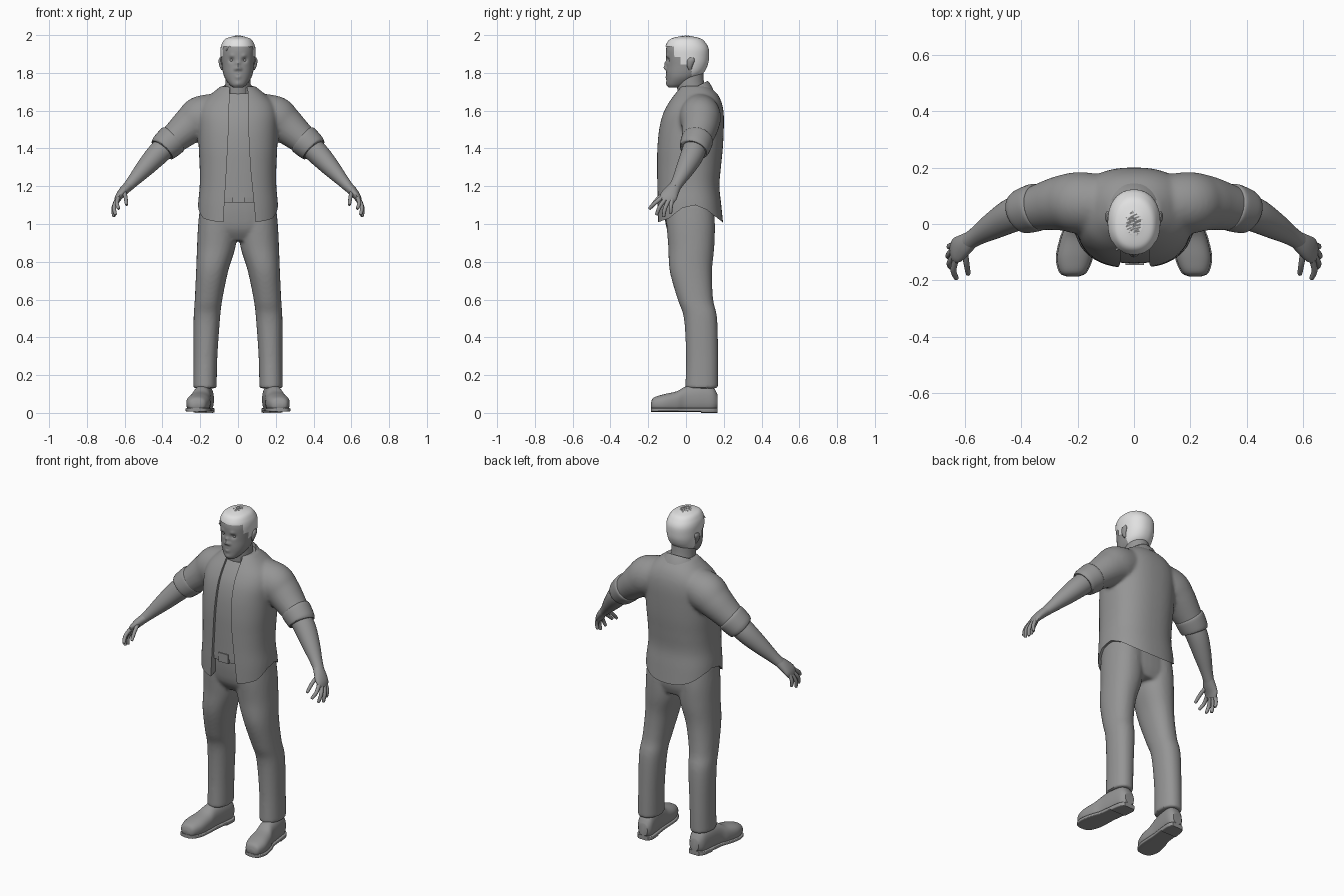
import bpy, bmesh, math, random
from mathutils import Vector

random.seed(4)
if "Cube" in bpy.data.objects:
    bpy.data.objects.remove(bpy.data.objects["Cube"])


def material(name, value):
    mat = bpy.data.materials.new(name)
    mat.use_nodes = True
    colour = (value, value, value, 1)
    mat.diffuse_color = colour
    mat.node_tree.nodes["Principled BSDF"].inputs["Base Color"].default_value = colour
    return mat


GREY = material("mid_grey", 0.3)
PALE = material("pale_hair_grey", 0.75)
X, Y, Z = Vector((1, 0, 0)), Vector((0, 1, 0)), Vector((0, 0, 1))


def refine(rows, steps):
    """Catmull-Rom interpolation between stations."""
    out = []
    for i in range(len(rows) - 1):
        a, b, c, d = (rows[max(0, min(len(rows) - 1, i + k))] for k in (-1, 0, 1, 2))
        for s in range(steps):
            t = s / steps
            out.append([q + 0.5 * t * (r - p + t * (2*p - 5*q + 4*r - w + t * (3*(q - r) + w - p)))
                        for p, q, r, w in zip(a, b, c, d)])
    return out + [list(rows[-1])]


def loft(bm, rows, axis=None, ref=Y, power=2, sides=32, steps=5):
    """Closed skin through stations (x, y, z, radius along ref, radius across)."""
    rows = refine(rows, steps)
    rings = []
    for i, (x, y, z, ru, rv) in enumerate(rows):
        centre = Vector((x, y, z))
        ahead, behind = rows[min(i + 1, len(rows) - 1)], rows[max(i - 1, 0)]
        t = axis or (Vector(ahead[:3]) - Vector(behind[:3])).normalized()
        u = (ref - t * ref.dot(t)).normalized()
        v = t.cross(u)
        ring = []
        for k in range(sides):
            a = math.tau * k / sides
            c, s = math.cos(a), math.sin(a)
            c, s = (math.copysign(abs(q) ** (2 / power), q) for q in (c, s))
            ring.append(bm.verts.new(centre + u * c * ru + v * s * rv))
        rings.append(ring)
    for lo, hi in zip(rings, rings[1:]):
        for k in range(sides):
            n = (k + 1) % sides
            bm.faces.new((lo[k], lo[n], hi[n], hi[k]))
    bm.faces.new(rings[0][::-1])
    bm.faces.new(rings[-1])


def prism(bm, points, place, lo, hi):
    """Extrude a flat outline between two depths."""
    ends = [[bm.verts.new(place(p, q, d)) for p, q in points] for d in (lo, hi)]
    bm.faces.new(ends[0])
    bm.faces.new(ends[1][::-1])
    for k in range(len(points)):
        n = (k + 1) % len(points)
        bm.faces.new((ends[0][n], ends[0][k], ends[1][k], ends[1][n]))


def finish(name, bm, mat=GREY, fuse=0, cutters=(), thick=0):
    """Make the object, then bake its modifiers and shade it."""
    bmesh.ops.recalc_face_normals(bm, faces=bm.faces)
    me = bpy.data.meshes.new(name)
    bm.to_mesh(me)
    bm.free()
    ob = bpy.data.objects.new(name, me)
    bpy.context.collection.objects.link(ob)
    if fuse:
        remesh = ob.modifiers.new("fuse", "REMESH")
        remesh.mode, remesh.voxel_size = "VOXEL", 0.009
        smooth = ob.modifiers.new("smooth", "SMOOTH")
        smooth.factor, smooth.iterations = 0.5, fuse
    for cutter in cutters:
        cut = ob.modifiers.new("cut", "BOOLEAN")
        cut.operation, cut.solver, cut.object = "DIFFERENCE", "EXACT", cutter
    if thick:
        ob.modifiers.new("thickness", "SOLIDIFY").thickness = thick
    if ob.modifiers:
        bpy.context.view_layer.update()
        graph = bpy.context.evaluated_depsgraph_get()
        baked = bpy.data.meshes.new_from_object(ob.evaluated_get(graph))
        ob.modifiers.clear()
        ob.data = baked
    ob.data.materials.clear()
    ob.data.materials.append(mat)
    bpy.ops.object.select_all(action="DESELECT")
    ob.select_set(True)
    bpy.context.view_layer.objects.active = ob
    bpy.ops.object.shade_smooth_by_angle(angle=math.radians(40))
    return ob


def mirrored(rows, s):
    return [(s * r[0], *r[1:]) for r in rows]


def trunk(rows, inset=0):
    """Rows of height, half width, front and back become stations."""
    return [(0, (f + b) / 2, z, (b - f) / 2 - inset, w - inset) for z, w, f, b in rows]


# Open shirt: trunk and sleeves fused, then the hem and front opening cut
TRUNK = [(.97, .215, -.155, .2), (1.1, .212, -.157, .187), (1.2, .203, -.157, .177), (1.3, .203, -.157, .185),
         (1.4, .208, -.155, .195), (1.5, .21, -.145, .2), (1.58, .21, -.125, .2), (1.64, .19, -.095, .19),
         (1.69, .14, -.06, .165), (1.73, .09, -.03, .12)]
SLEEVE = [(.08, .07, 1.6, .1, .095), (.19, .075, 1.565, .11, .115), (.25, .075, 1.525, .1, .1),
          (.31, .065, 1.475, .088, .085), (.385, .048, 1.41, .072, .07)]
bm = bmesh.new()
prism(bm, [(-.042, 1.8), (-.05, 1.5), (-.06, 1.3), (-.085, .9), (.105, .9), (.065, 1.3), (.055, 1.5), (.05, 1.8)],
      lambda p, q, d: (p, d, q), -.3, -.03)
opening = finish("opening_cutter", bm)
bm = bmesh.new()
prism(bm, [(-.3, .9), (-.3, 1), (-.16, 1.005), (-.09, 1.03), (-.02, 1.085), (.05, 1.1), (.11, 1.075),
           (.2, 1.005), (.3, 1), (.3, .9)], lambda p, q, d: (d, p, q), -.4, .4)
hem = finish("hem_cutter", bm)
bm = bmesh.new()
loft(bm, trunk(TRUNK), Z, power=2.4, sides=48)
for s in (1, -1):
    loft(bm, mirrored(SLEEVE, s))
finish("open_shirt", bm, fuse=10, cutters=(hem, opening))
for cutter in (opening, hem):
    bpy.data.objects.remove(cutter)

# Undershirt and neck
bm = bmesh.new()
loft(bm, trunk([(1.14, *TRUNK[1][1:])] + TRUNK[2:-1], .017), Z, power=2.4, sides=48)
finish("undershirt", bm)
bm = bmesh.new()
loft(bm, [(0, .045, 1.6, .08, .08), (0, .03, 1.7, .075, .07), (0, .022, 1.76, .072, .066), (0, .02, 1.84, .07, .064)], Z)
finish("neck", bm)

# Folded collar with two points at the front
bm = bmesh.new()
rows, count = [], 40
for k in range(count + 1):
    a = math.radians(28 + 304 * k / count)
    c, s = math.cos(a), math.sin(a)
    tip = max(0, c) ** 3
    top = 1.715 - .042 * c
    rows.append([bm.verts.new(p) for p in (
        (.076 * s, .03 - .08 * c, top - .035), (.08 * s, .03 - .085 * c, top),
        (.098 * s, .032 - .095 * c, top - .012),
        ((.12 + .1 * tip) * s, .036 - .108 * c, top - .045 - .012 * tip))])
for a, b in zip(rows, rows[1:]):
    for j in range(3):
        bm.faces.new((a[j], a[j + 1], b[j + 1], b[j]))
finish("collar", bm, thick=.008)

# Trousers: two legs and the hips fused
LEG = [(.175, .083, .13, .087, .062), (.172, .085, .3, .085, .063), (.165, .077, .5, .088, .07),
       (.156, .05, .6, .094, .073), (.137, .026, .75, .112, .085), (.115, .028, .88, .122, .102),
       (.108, .025, 1, .128, .103), (.1, .02, 1.1, .125, .1)]
bm = bmesh.new()
for s in (1, -1):
    loft(bm, mirrored(LEG, s), Z, power=2.2)
loft(bm, trunk([(.91, .16, -.06, .13), (.97, .2, -.1, .15), (1.05, .2, -.115, .15), (1.13, .18, -.12, .15)]), Z, power=2.4)
finish("trousers", bm, fuse=6)

# Belt and buckle
bm = bmesh.new()
loft(bm, trunk([(1.115, .185, -.135, .155), (1.165, .185, -.137, .155)]), Z, power=2.4, steps=1)
finish("belt", bm)
bm = bmesh.new()
prism(bm, [(-.03, 1.113), (.035, 1.113), (.035, 1.167), (-.03, 1.167)], lambda p, q, d: (p, d, q), -.145, -.13)
finish("belt_buckle", bm)

CUFF = [(.34, .062, 1.452, .078, .078), (.35, .059, 1.443, .085, .084), (.395, .045, 1.402, .08, .077),
        (.403, .042, 1.394, .07, .066)]
FOREARM = [(.34, .06, 1.45, .06, .06), (.42, .037, 1.375, .062, .06), (.49, .0, 1.3, .051, .049),
           (.555, -.04, 1.228, .035, .033), (.59, -.063, 1.19, .031, .026)]
PALM = [(.575, -.053, 1.205, .03, .026), (.605, -.075, 1.175, .04, .025), (.63, -.093, 1.145, .046, .02),
        (.642, -.103, 1.12, .038, .014)]
FINGERS = [((.634, -.128, 1.14), (.642, -.165, 1.11), (.632, -.192, 1.083)),
           ((.642, -.113, 1.127), (.656, -.14, 1.09), (.65, -.155, 1.052)),
           ((.646, -.094, 1.122), (.66, -.112, 1.08), (.657, -.118, 1.042)),
           ((.643, -.075, 1.128), (.656, -.08, 1.09), (.652, -.082, 1.058)),
           ((.603, -.09, 1.175), (.596, -.137, 1.145), (.59, -.175, 1.105))]
UPPER = [(.218, -.186, .04, .012, .02), (.217, -.172, .046, .034, .045), (.212, -.12, .05, .048, .062),
         (.202, -.05, .056, .058, .058), (.192, .0, .068, .072, .05), (.182, .08, .075, .077, .05),
         (.175, .14, .07, .07, .047), (.172, .168, .06, .035, .03)]
for s, side in ((1, "left"), (-1, "right")):
    # Rolled cuff, bare forearm and hand
    for part, rows in (("sleeve_cuff", CUFF), ("forearm", FOREARM)):
        bm = bmesh.new()
        loft(bm, mirrored(rows, s))
        finish(side + "_" + part, bm)
    bm = bmesh.new()
    loft(bm, mirrored(PALM, s), sides=20)
    for joints in FINGERS:
        tip = Vector(joints[2]) + (Vector(joints[2]) - Vector(joints[1])) * .12
        path = [(*p, r, r) for p, r in zip((*joints, tip), (.0115, .0105, .0085, .003))]
        loft(bm, mirrored(path, s), ref=X, sides=12)
    finish(side + "_hand", bm)
    # Shoe with separate sole and heel
    bm = bmesh.new()
    loft(bm, mirrored(UPPER, s), Y, Z, 2.4)
    for v in bm.verts:
        v.co.z = max(v.co.z, .018)
    finish(side + "_shoe", bm)
    bm = bmesh.new()
    plan = [(x, y, .016, .01, w + .004) for x, y, z, h, w in UPPER]
    loft(bm, mirrored(plan, s), Y, Z, 6)
    loft(bm, mirrored([(x, y, .012, .012, w) for x, y, z, h, w in plan[-3:]], s), Y, Z, 6)
    finish(side + "_sole", bm)

# Head, with features pushed in or out of the face
SKULL = [(0, -.06, 1.722, .03, .025), (0, -.045, 1.738, .055, .045), (0, -.022, 1.77, .08, .068),
         (0, -.006, 1.8, .098, .079), (0, .004, 1.84, .107, .085), (0, .006, 1.88, .111, .088),
         (0, .005, 1.92, .111, .088), (0, .002, 1.95, .1, .08), (0, 0, 1.975, .077, .062), (0, 0, 1.988, .03, .025)]
BUMPS = [(.034, 1.868, -.012, .013), (.033, 1.89, .005, .012), (0, 1.85, .01, .011), (0, 1.828, .015, .012),
         (.013, 1.82, .007, .009), (0, 1.778, .006, .015), (0, 1.787, -.004, .006), (0, 1.742, .005, .014)]
bm = bmesh.new()
loft(bm, SKULL, Z, power=2.2, sides=96, steps=9)
for v in bm.verts:
    if v.co.y < -.03:
        v.co.y -= sum(h * math.exp(-((abs(v.co.x) - x) ** 2 + (v.co.z - z) ** 2) / r ** 2) for x, z, h, r in BUMPS)
finish("head", bm)
for s, side in ((1, "left"), (-1, "right")):
    bm = bmesh.new()
    loft(bm, mirrored([(.08, .022, 1.815, .008, .008), (.088, .02, 1.835, .014, .01), (.092, .026, 1.865, .02, .011),
                       (.09, .03, 1.882, .01, .006)], s), Z, sides=16)
    finish(side + "_ear", bm)
    bm = bmesh.new()
    bmesh.ops.create_uvsphere(bm, u_segments=16, v_segments=10, radius=.012)
    bmesh.ops.translate(bm, verts=bm.verts, vec=(s * .034, -.079, 1.867))
    finish(side + "_eye", bm)

# Cropped hair: a shell trimmed along the hairline, with combed locks on top
bm = bmesh.new()
loft(bm, [(x, y, z + .005, a + .005, b + .005) for x, y, z, a, b in SKULL], Z, power=2.2, sides=96, steps=9)


def hairline(y):
    return 1.94 if y < -.06 else 1.885 if y < -.025 else 1.845 if y < .03 else 1.775


low = [f for f in bm.faces if f.calc_center_median().z < hairline(f.calc_center_median().y)]
bmesh.ops.delete(bm, geom=low, context="FACES")
finish("cropped_hair", bm, PALE)
bm = bmesh.new()
for i in range(170):
    x, y = random.uniform(-.065, .035), random.uniform(-.095, .07)
    path = []
    for k in range(4):
        px, py = x + .012 * k, y + .005 * k
        dome = max(.05, 1 - (px / .096) ** 2 - (py / .122) ** 2)
        path.append((px, py, 1.897 + .095 * math.sqrt(dome) + .002 * (k % 3), .004 - .0009 * k, .004 - .0009 * k))
    loft(bm, path, sides=5, steps=2)
finish("combed_hair", bm, PALE)
